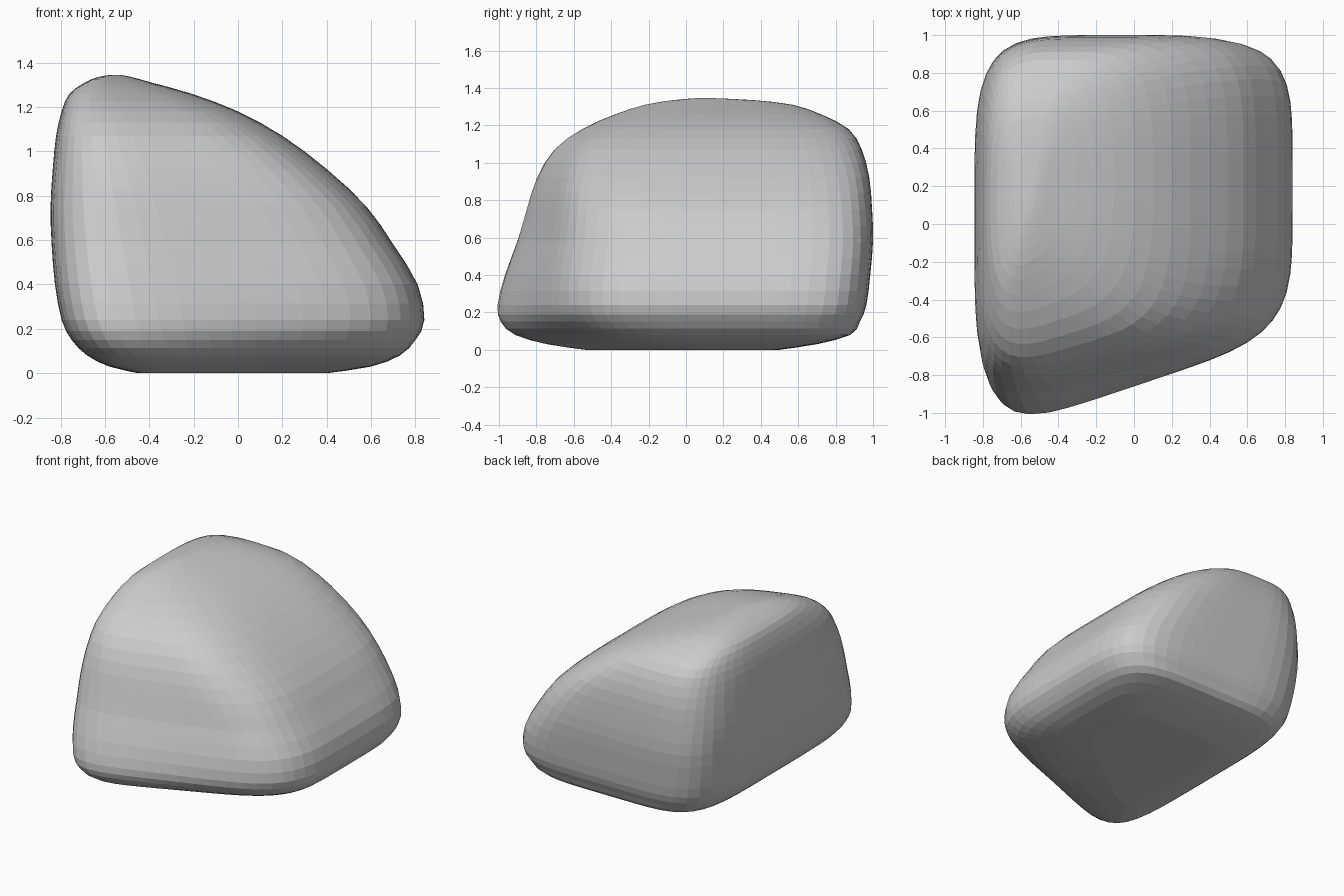
import bpy
import bmesh

default_cube = bpy.data.objects.get("Cube")
if default_cube:
    bpy.data.objects.remove(default_cube, do_unlink=True)

SIDE_STEPS = 15
RING_STEPS = 2

# Height sections: z, left x, right x, front y, back y
SECTIONS = [
    (0.0, -0.45, 0.40, -0.50, 0.50),
    (0.03, -0.58, 0.60, -0.72, 0.70),
    (0.08, -0.68, 0.73, -0.90, 0.88),
    (0.15, -0.75, 0.80, -0.98, 0.93),
    (0.24, -0.795, 0.84, -1.0, 0.965),
    (0.4, -0.825, 0.81, -0.965, 0.985),
    (0.58, -0.84, 0.70, -0.905, 1.0),
    (0.75, -0.845, 0.58, -0.86, 0.995),
    (0.92, -0.835, 0.40, -0.81, 0.98),
    (1.07, -0.82, 0.20, -0.725, 0.94),
    (1.18, -0.795, 0.0, -0.58, 0.87),
    (1.26, -0.76, -0.21, -0.40, 0.72),
    (1.31, -0.69, -0.39, -0.24, 0.57),
    (1.335, -0.63, -0.48, -0.08, 0.36),
    (1.345, -0.57, -0.53, 0.05, 0.15),
]


def make_material(name, colour):
    material = bpy.data.materials.new(name)
    material.use_nodes = True
    material.diffuse_color = colour
    shader = next(n for n in material.node_tree.nodes if n.type == 'BSDF_PRINCIPLED')
    shader.inputs["Base Color"].default_value = colour
    shader.inputs["Roughness"].default_value = 0.9
    return material


def spline(a, b, c, d, t):
    """Catmull-Rom value between b and c."""
    return b + 0.5 * t * (c - a + t * (2 * a - 5 * b + 4 * c - d + t * (3 * (b - c) + d - a)))


def smooth_sections(rows):
    """Insert extra sections between the given ones."""
    result = []
    last = len(rows) - 1
    for i in range(last):
        around = [rows[max(0, min(last, i + k))] for k in (-1, 0, 1, 2)]
        for step in range(RING_STEPS):
            t = step / RING_STEPS
            result.append([spline(*values, t) for values in zip(*around)])
    result.append(list(rows[last]))
    return result


def square_outline():
    """Evenly spaced points round a square, counter-clockwise."""
    points = []
    for side in range(4):
        for step in range(SIDE_STEPS):
            x, y = 1.0, 2 * step / SIDE_STEPS - 1
            for _ in range(side):
                x, y = -y, x
            points.append((x, y))
    return points


def section_point(x, y, section):
    """Round the square point and fit it into a section with a slanted front."""
    z, left, right, front, back = section
    power = 5 - 2.2 * (z / SECTIONS[-1][0]) ** 3
    size = (abs(x) ** power + abs(y) ** power) ** (1 / power)
    u = 0.5 + 0.5 * x / size
    v = 0.5 + 0.5 * y / size
    slant = (0.62 - 0.3 * z) * (u - 0.23) * min(1, back - front)
    front_y = front + slant
    return (left + (right - left) * u, front_y + (back - front_y) * v, z)


# Boulder body: rounded sections joined from the base to the crest
bm = bmesh.new()
outline = square_outline()
rings = [[bm.verts.new(section_point(x, y, section)) for x, y in outline]
         for section in smooth_sections(SECTIONS)]
count = len(outline)
for lower, upper in zip(rings, rings[1:]):
    for i in range(count):
        j = (i + 1) % count
        bm.faces.new((lower[i], lower[j], upper[j], upper[i]))
bm.faces.new(list(reversed(rings[0])))
bm.faces.new(rings[-1])
bmesh.ops.recalc_face_normals(bm, faces=bm.faces)

mesh = bpy.data.meshes.new("boulder")
bm.to_mesh(mesh)
bm.free()
mesh.materials.append(make_material("stone_grey", (0.6, 0.6, 0.6, 1.0)))
boulder = bpy.data.objects.new("boulder", mesh)
bpy.context.collection.objects.link(boulder)
